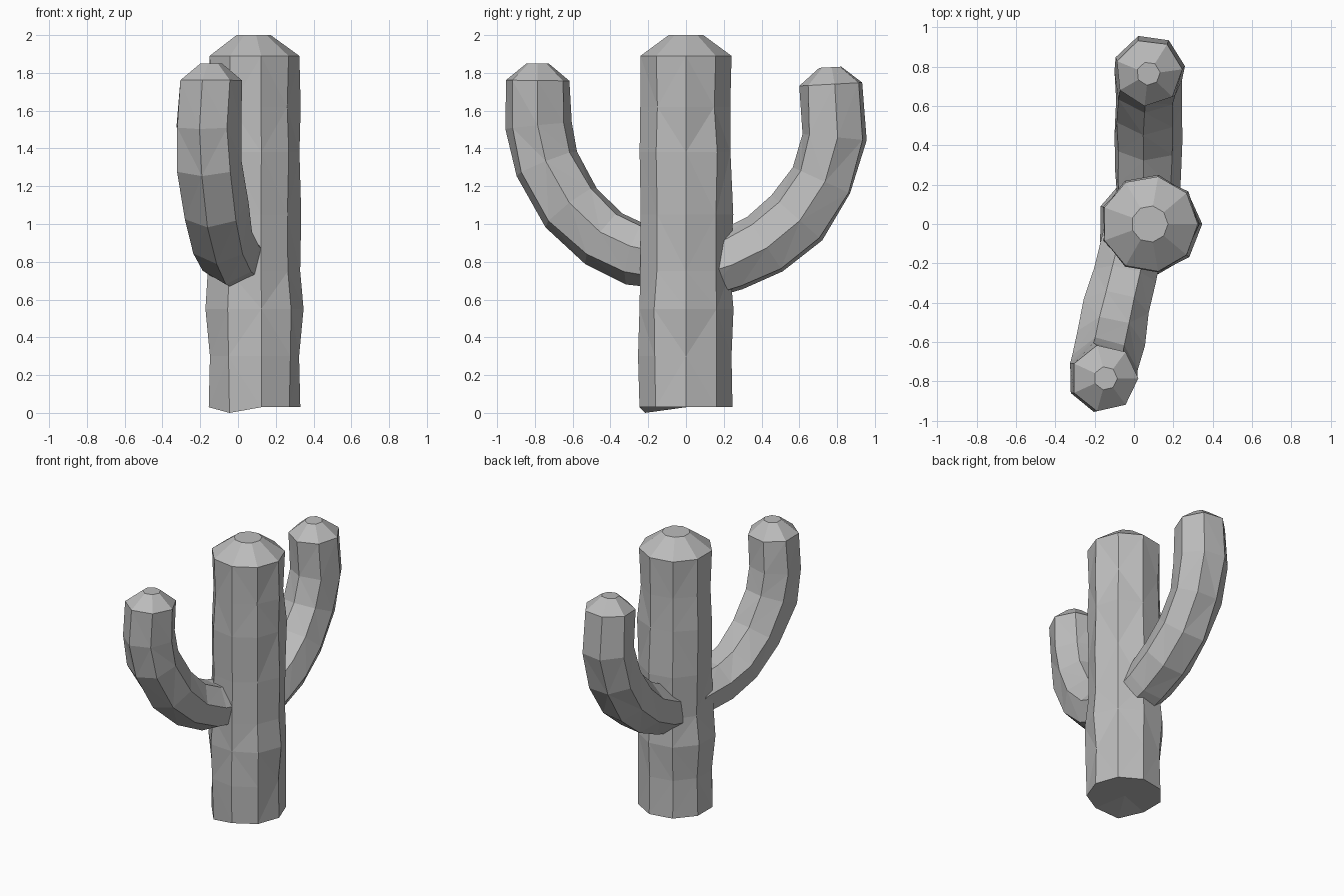
import bpy, bmesh, math, random
from mathutils import Vector

random.seed(4)
if "Cube" in bpy.data.objects:
    bpy.data.objects.remove(bpy.data.objects["Cube"], do_unlink=True)

grey = bpy.data.materials.new("plain grey")
grey.use_nodes = True
colour = (0.5, 0.5, 0.5, 1)
grey.diffuse_color = colour
grey.node_tree.nodes["Principled BSDF"].inputs["Base Color"].default_value = colour


def stem(name, path, radii, sides, side, phase, cap_height, cap_ratio, wobble):
    """Loft a faceted tube along a path and finish it with a blunt domed tip."""
    bm = bmesh.new()
    points = [Vector(p) for p in path]
    last = len(points) - 1
    rings = []

    def ring(centre, tangent, radius, amount):
        up = tangent.cross(side).normalized()
        verts = []
        for i in range(sides):
            a = phase + math.tau * i / sides
            r = radius + random.uniform(-amount, amount)
            verts.append(bm.verts.new(centre + side * r * math.cos(a) + up * r * math.sin(a)))
        rings.append(verts)

    for i, p in enumerate(points):
        tangent = (points[min(i + 1, last)] - points[max(i - 1, 0)]).normalized()
        ring(p, tangent, radii[i], 0 if i in (0, last) else wobble)
    tip = points[-1] + tangent * cap_height
    ring(tip, tangent, radii[-1] * cap_ratio, 0)

    for low, high in zip(rings, rings[1:]):
        for i in range(sides):
            j = (i + 1) % sides
            bm.faces.new((low[i], low[j], high[j], high[i]))
    bm.faces.new(rings[-1])
    base = bm.verts.new(points[0])
    for i in range(sides):
        bm.faces.new((base, rings[0][(i + 1) % sides], rings[0][i]))

    # Uneven foot where the trunk meets the ground
    if name == "trunk":
        lowest = min(rings[0], key=lambda v: v.co.x + v.co.y)
        lowest.co.z = 0

    bmesh.ops.triangulate(bm, faces=[f for f in bm.faces if len(f.verts) == 4])
    bmesh.ops.recalc_face_normals(bm, faces=bm.faces)
    mesh = bpy.data.meshes.new(name)
    bm.to_mesh(mesh)
    bm.free()
    mesh.materials.append(grey)
    obj = bpy.data.objects.new(name, mesh)
    bpy.context.collection.objects.link(obj)
    return obj


# Trunk: nine-sided column
heights = [0.03, 0.3, 0.55, 0.75, 1.05, 1.38, 1.62, 1.89]
trunk_radii = [0.25, 0.25, 0.26, 0.245, 0.245, 0.25, 0.24, 0.245]
stem("trunk", [(0.08, 0, z) for z in heights], trunk_radii, 9,
     Vector((1, 0, 0)), 0, 0.11, 0.38, 0.012)

# Front arm: leans to the right as it curves up
front_path = [(0.0, -0.05, 0.81), (-0.05, -0.27, 0.85), (-0.09, -0.44, 0.93),
              (-0.13, -0.61, 1.09), (-0.155, -0.74, 1.32),
              (-0.165, -0.785, 1.52), (-0.15, -0.785, 1.76)]
stem("front_arm", front_path, [0.16, 0.17, 0.175, 0.18, 0.18, 0.178, 0.172], 7,
     Vector((0.98, -0.2, 0)).normalized(), 0.2, 0.09, 0.35, 0.008)

# Back arm: curves straight backwards
back_path = [(0.07, 0.05, 0.74), (0.07, 0.24, 0.8), (0.07, 0.42, 0.89),
             (0.07, 0.59, 1.03), (0.075, 0.72, 1.23),
             (0.08, 0.785, 1.46), (0.075, 0.77, 1.74)]
stem("back_arm", back_path, [0.16, 0.17, 0.175, 0.178, 0.178, 0.178, 0.172], 7,
     Vector((1, 0, 0)), 0.1, 0.09, 0.35, 0.008)
